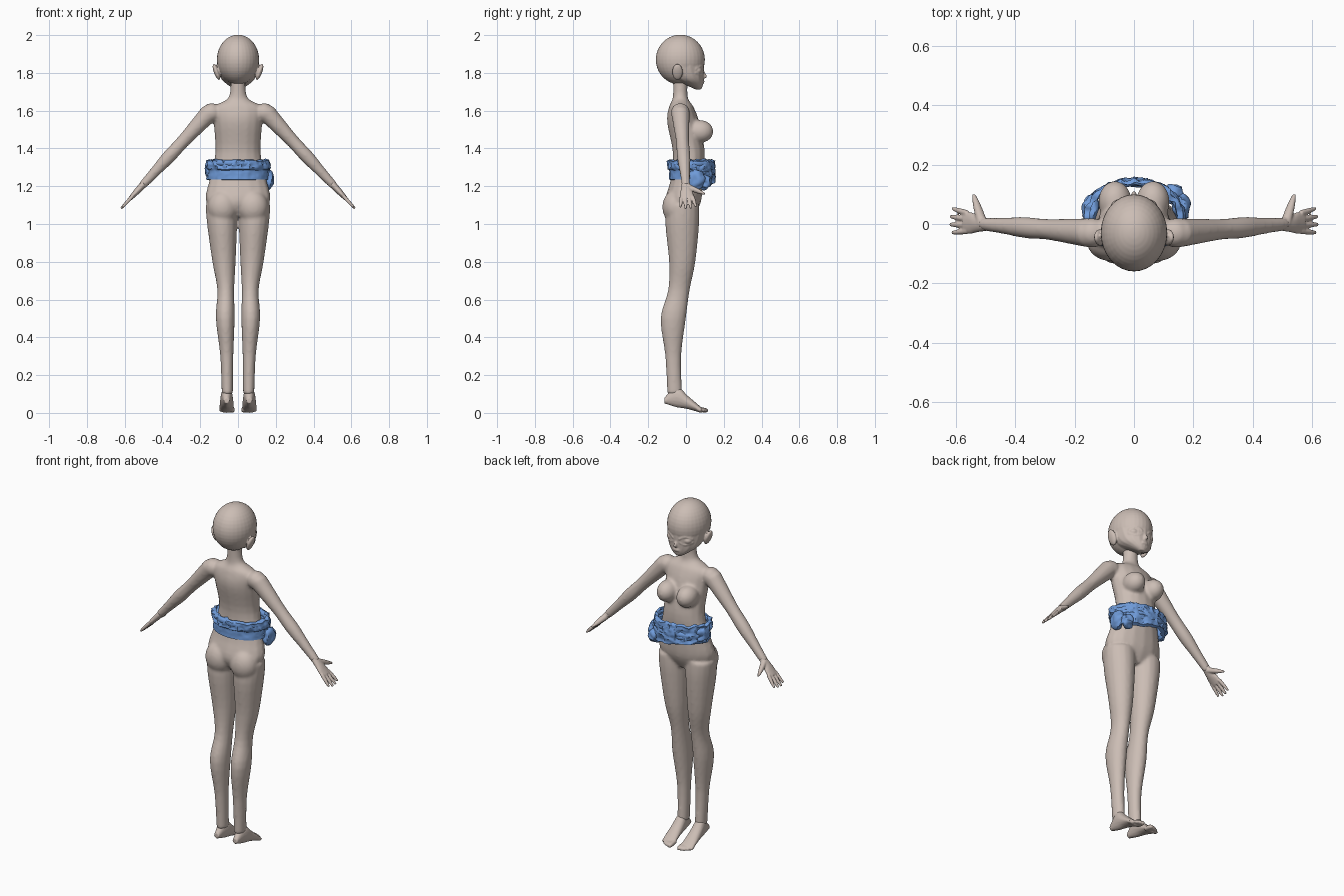
import bpy, bmesh, math, random
from mathutils import Vector, Matrix, noise

cube = bpy.data.objects.get("Cube")
if cube:
    bpy.data.objects.remove(cube, do_unlink=True)


def material(name, rgb):
    mat = bpy.data.materials.new(name)
    mat.use_nodes = True
    mat.diffuse_color = (*rgb, 1)
    shader = mat.node_tree.nodes["Principled BSDF"]
    shader.inputs["Base Color"].default_value = (*rgb, 1)
    return mat


skin = material("warm grey skin", (.6, .51, .46))
blue = material("blue cloth", (.16, .33, .7))
X, Y, Z = Vector((1, 0, 0)), Vector((0, 1, 0)), Vector((0, 0, 1))
SIDES = (1, -1)
random.seed(4)


def spline(rows, steps=4):
    """Pass a smooth curve through rows of any length."""
    points = [Vector(row) for row in rows]
    result = []
    for i in range(len(points) - 1):
        before, start, end = points[max(i - 1, 0)], points[i], points[i + 1]
        after = points[min(i + 2, len(points) - 1)]
        for k in range(steps):
            t = k / steps
            linear = end - before
            square = before * 2 - start * 5 + end * 4 - after
            cubic = start * 3 - before - end * 3 + after
            result.append(start + (linear * t + square * t**2 + cubic * t**3) / 2)
    return result + [points[-1]]


def loft(bm, rings, side=1, count=16):
    """Skin elliptical rings given as centre and two half-axis vectors."""
    loops = []
    for centre, a, b in rings:
        loop = []
        for i in range(count):
            turn = math.tau * i / count
            p = centre + a * math.cos(turn) + b * math.sin(turn)
            loop.append(bm.verts.new((p.x * side, p.y, p.z)))
        loops.append(loop)
    bridge(bm, loops)
    bm.faces.new(loops[0])
    bm.faces.new(loops[-1])


def bridge(bm, loops):
    for low, high in zip(loops, loops[1:]):
        for i in range(len(low)):
            bm.faces.new((low[i - 1], low[i], high[i], high[i - 1]))


def column(bm, rows, side=1, offset=lambda width: 0):
    """Upright loft; rows hold height, half width, back and front."""
    loft(bm, [(Vector((offset(width), (back + front) / 2, z)), X * width, Y * (front - back) / 2)
              for z, width, back, front in spline(rows)], side)


def tube(bm, points, radii, u, v, side=1):
    rows = [(*point, radius) for point, radius in zip(points, radii)]
    loft(bm, [(row.xyz, u * row.w, v * row.w) for row in spline(rows)], side)


def ball(bm, centre, radii, side=1, tilt=0):
    place = Matrix.Translation((centre[0] * side, centre[1], centre[2]))
    shape = place @ Matrix.Rotation(tilt * side, 4, 'Y') @ Matrix.Diagonal((*radii, 1))
    made = bmesh.ops.create_uvsphere(bm, u_segments=32, v_segments=20, radius=1, matrix=shape)
    return made["verts"]


def finish(bm, name, mat):
    bmesh.ops.recalc_face_normals(bm, faces=bm.faces)
    mesh = bpy.data.meshes.new(name)
    bm.to_mesh(mesh)
    bm.free()
    mesh.materials.append(mat)
    ob = bpy.data.objects.new(name, mesh)
    bpy.context.collection.objects.link(ob)
    return ob


def fuse(ob, voxel, relax):
    """Melt overlapping pieces into one smooth surface."""
    merge = ob.modifiers.new("fuse", 'REMESH')
    merge.mode = 'VOXEL'
    merge.voxel_size = voxel
    merge.use_smooth_shade = True
    soften = ob.modifiers.new("soften", 'SMOOTH')
    soften.factor = .5
    soften.iterations = relax


# Torso, neck, legs and arms
shoulder, wrist = Vector((.15, -.03, 1.59)), Vector((.51, 0, 1.2))
along = (wrist - shoulder).normalized()
across = along.cross(Y).normalized()
bm = bmesh.new()
column(bm, [(1.04, .08, -.07, .04), (1.12, .17, -.11, .08), (1.24, .15, -.08, .09),
            (1.38, .12, -.07, .1), (1.54, .13, -.1, .07), (1.62, .13, -.09, .04),
            (1.67, .05, -.07, .01), (1.78, .04, -.07, .01)])
for side in SIDES:
    ball(bm, (.064, .075, 1.49), (.056, .07, .06), side)
    ball(bm, (.08, -.055, 1.09), (.08, .07, .09), side)
    column(bm, [(1.1, .085, -.1, .07), (1, .08, -.11, .07), (.8, .062, -.09, .05),
                (.65, .045, -.095, .02), (.5, .05, -.135, 0), (.3, .035, -.11, -.025),
                (.1, .03, -.1, -.02)], side, lambda width: .04 + .55 * width)
    ball(bm, shoulder - X * .01, (.05, .05, .05), side)
    radii = (.05, .042, .035, .036, .028, .022)
    joints = [shoulder.lerp(wrist, i / (len(radii) - 1)) for i in range(len(radii))]
    tube(bm, joints, radii, Y, across, side)
fuse(finish(bm, "body", skin), .008, 8)

# Hands with four fingers and a thumb
bm = bmesh.new()
for side in SIDES:
    palm = [(-.02, .022, .018), (.03, .03, .017), (.06, .037, .014), (.09, .035, .011)]
    loft(bm, [(wrist + along * reach, Y * width, across * depth)
              for reach, width, depth in spline(palm)], side)
    for finger in range(4):
        spread = finger - 1.4
        knuckle = wrist + along * .075 + Y * spread * .02
        length = .09 - .01 * abs(spread)
        tip = knuckle + along * length + Y * spread * .007
        tube(bm, [knuckle, knuckle.lerp(tip, .6), tip], (.01, .009, .006), Y, across, side)
    thumb = wrist + Vector((.03, .1, -.04))
    tube(bm, [wrist, wrist.lerp(thumb, .6), thumb], (.019, .014, .006), X, Z, side)
fuse(finish(bm, "hands", skin), .004, 2)

# Feet with separate toes
bm = bmesh.new()
for side in SIDES:
    sole = [(-.115, .05, .08, .015), (-.05, .03, .14, .03), (.01, .02, .09, .036), (.08, 0, .03, .04)]
    loft(bm, [(Vector((.06, y, (low + high) / 2)), X * width, Z * (high - low) / 2)
              for y, low, high, width in spline(sole)], side)
    for toe in range(5):
        size = .013 - .001 * toe
        root = Vector((.03 + .015 * toe, .06, .02))
        tip = root + Vector((0, .056 - .002 * toe**2, -.008))
        tube(bm, [root, root.lerp(tip, .7), tip], (size, size, size * .6), X, Z, side)
fuse(finish(bm, "feet", skin), .005, 2)


# Head with jaw, ears, eyes, brows, nose and mouth
def on_face(x, z):
    return Vector((x, .115 * math.sqrt(1 - (x / .107)**2) - .022, z))


bm = bmesh.new()
ball(bm, (0, -.03, 1.87), (.112, .13, .132))
column(bm, [(1.713, .018, .05, .08), (1.735, .052, 0, .09), (1.77, .09, -.08, .094),
            (1.83, .107, -.14, .097), (1.88, .105, -.14, .095)])
tube(bm, [(0, .09, 1.81), (0, .102, 1.78), (0, .09, 1.77)], (.005, .009, .006), X, Y)
for lip in (1.757, 1.749):
    ball(bm, (0, .09, lip), (.02, .008, .004))
for side in SIDES:
    ball(bm, (.114, -.045, 1.805), (.014, .028, .045), side, .35)
    ball(bm, on_face(.05, 1.812) - Y * .02, (.028, .024, .02), side)
    for height, arch, size in ((1.82, .016, .006), (1.802, -.012, .004), (1.847, .012, .004)):
        lid = [on_face(.02 + .016 * i, height + arch * math.sin(math.pi * i / 4)) for i in range(5)]
        tube(bm, lid, [size] * len(lid), Y, Z, side)
fuse(finish(bm, "head", skin), .0045, 2)


# Crumpled sash around the waist
def crease(point, size):
    return 1 - 2 * abs(noise.noise(point * size))


def outward(turn):
    return Vector((math.cos(turn), math.sin(turn), 0))


def waist(out, z, scale=1):
    return Vector((.158 * out.x * scale, .028 + .114 * out.y * scale, z))


bm = bmesh.new()
columns, rows = 120, 18
loops = []
for j in range(rows + 1):
    level, loop = j / rows, []
    tuck = .86 if j in (0, rows) else 1
    for i in range(columns):
        out = outward(math.tau * i / columns)
        bottom = 1.23 - .035 * max(0, out.y) * max(0, out.x + .4)
        top = 1.342 + .012 * noise.noise(out * 4)
        p = waist(out, bottom + (top - bottom) * level, tuck)
        loose = .012 if out.y > 0 or level > .5 else .003
        wave = crease(p, 20) + crease(p, 38) / 2
        loop.append(bm.verts.new(p + out * loose * max(wave, -.4)))
    loops.append(loop)
bridge(bm, loops)


# Twisted folds lying over the sash
def drape(start, sweep, z_start, z_end):
    rings, steps = [], 28
    for i in range(steps + 1):
        t = i / steps
        out = outward(start + sweep * t)
        centre = waist(out, z_start + (z_end - z_start) * t, .98)
        size = .014 * (.3 + math.sin(math.pi * t) * .7) * (1 + .3 * noise.noise(centre * 40))
        rings.append((centre, out * size, Z * size * 1.2))
    loft(bm, rings)


drape(math.pi, math.pi, 1.325, 1.32)
for fold in range(5):
    drape(random.uniform(-.6, .8), random.uniform(2, 3.2),
          random.uniform(1.23, 1.33), random.uniform(1.24, 1.33))

# Bunched knot and loose ends
for place, radii in (((.16, .055, 1.235), (.027, .04, .045)), ((.13, .1, 1.22), (.035, .03, .035)),
                     ((-.145, .05, 1.285), (.026, .045, .045))):
    for vert in ball(bm, place, radii):
        vert.co += (vert.co - Vector(place)) * crease(vert.co, 30) / 4
sash = finish(bm, "waist_sash", blue)
bpy.context.view_layer.objects.active = sash
sash.select_set(True)
bpy.ops.object.shade_smooth_by_angle(angle=math.radians(35))
